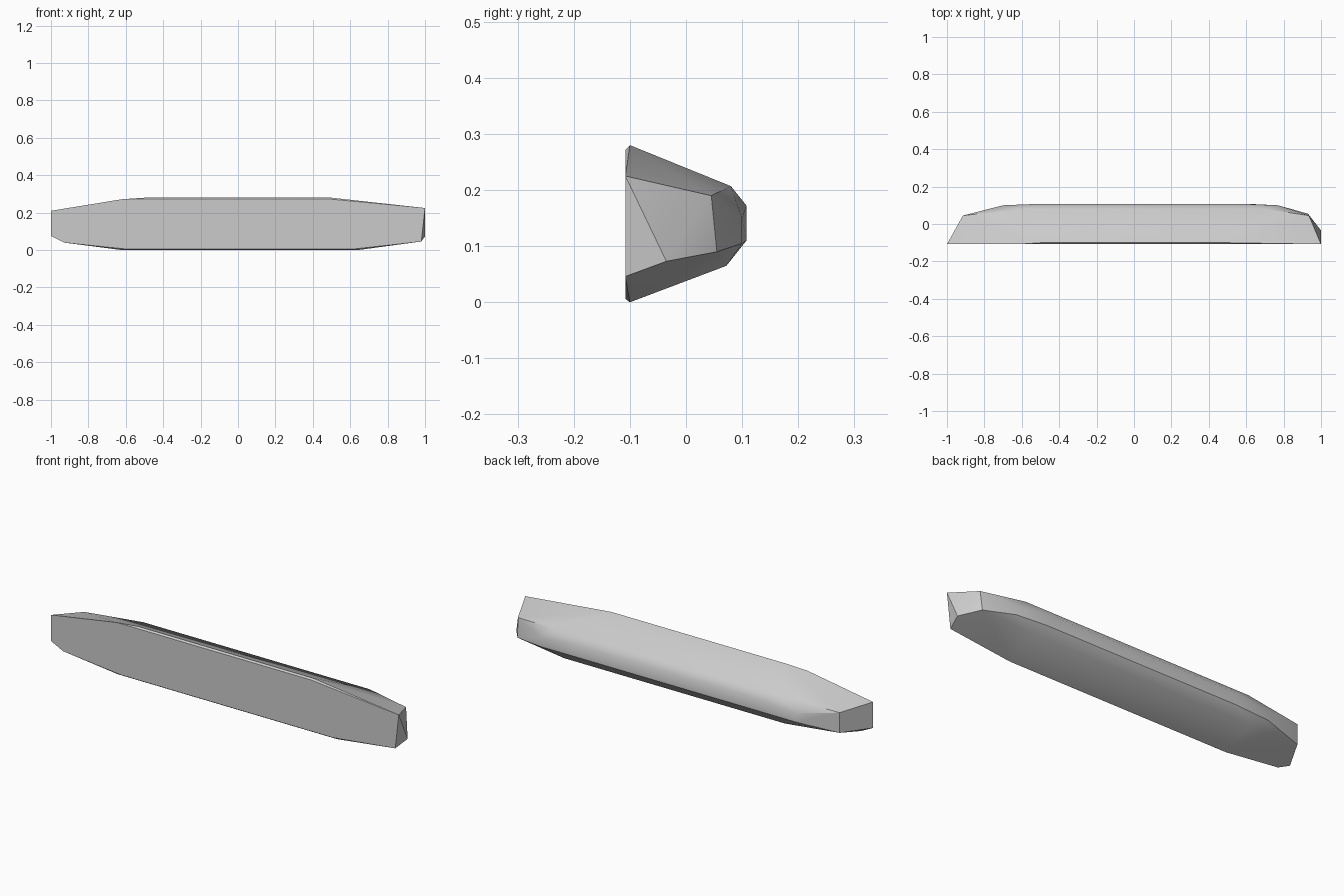
import bpy, bmesh, math

# Remove the default cube
cube = bpy.data.objects.get("Cube")
if cube:
    bpy.data.objects.remove(cube, do_unlink=True)


def make_material(name, colour):
    mat = bpy.data.materials.new(name)
    mat.use_nodes = True
    mat.diffuse_color = colour
    node = next(n for n in mat.node_tree.nodes if n.type == 'BSDF_PRINCIPLED')
    node.inputs["Base Color"].default_value = colour
    node.inputs["Roughness"].default_value = 0.7
    return mat


def hull_object(name, corners, material):
    """Wrap a faceted solid around its corner points."""
    bm = bmesh.new()
    for corner in corners:
        bm.verts.new(corner)
    result = bmesh.ops.convex_hull(bm, input=bm.verts[:])
    spare = {v for v in result["geom_interior"] + result["geom_unused"]
             if isinstance(v, bmesh.types.BMVert)}
    bmesh.ops.delete(bm, geom=list(spare), context='VERTS')
    bmesh.ops.dissolve_limit(bm, angle_limit=math.radians(1),
                             verts=bm.verts[:], edges=bm.edges[:])
    bmesh.ops.recalc_face_normals(bm, faces=bm.faces[:])
    mesh = bpy.data.meshes.new(name)
    bm.to_mesh(mesh)
    bm.free()
    obj = bpy.data.objects.new(name, mesh)
    bpy.context.collection.objects.link(obj)
    mesh.materials.append(material)
    return obj


def rail(y, z, *stations):
    """Corners lying along one lengthwise edge."""
    return [(x, y, z) for x in stations]


FRONT = -0.108
corners = []

# Broad flat front with a narrow bevel along its long edges
corners += rail(FRONT, 0.272, -0.62, 0.5)
corners += rail(-0.1, 0.28, -0.5, 0.5)
corners += rail(FRONT, 0.006, -0.6, 0.62)
corners += rail(-0.1, 0.0, -0.62, 0.64)

# Rounded back: upper chamfer, crown and lower chamfer
corners += rail(0.08, 0.207, -0.6, 0.7)
corners += rail(0.108, 0.172, -0.5, 0.55)
corners += rail(0.108, 0.11, -0.5, 0.6)
corners += rail(0.1, 0.15, -0.7, 0.77)
corners += rail(0.1, 0.105, -0.7, 0.77)
corners += rail(0.072, 0.065, -0.62, 0.65)

# Left tip, with one lower corner cut away
corners += [(1.0, FRONT, 0.225), (0.98, FRONT, 0.046), (1.0, -0.035, 0.073),
            (0.935, 0.045, 0.19), (0.93, 0.055, 0.09)]

# Right tip, raked back from the front
corners += [(-1.0, FRONT, 0.21), (-1.0, FRONT, 0.075), (-0.93, FRONT, 0.04),
            (-0.915, 0.045, 0.19), (-0.915, 0.045, 0.085)]

grey = make_material("plain grey", (0.6, 0.6, 0.6, 1.0))
bar = hull_object("faceted_bar", corners, grey)

# Soft shading on shallow facets, crisp outer edges
bpy.ops.object.select_all(action='DESELECT')
bar.select_set(True)
bpy.context.view_layer.objects.active = bar
bpy.ops.object.shade_smooth_by_angle(angle=math.radians(30))
